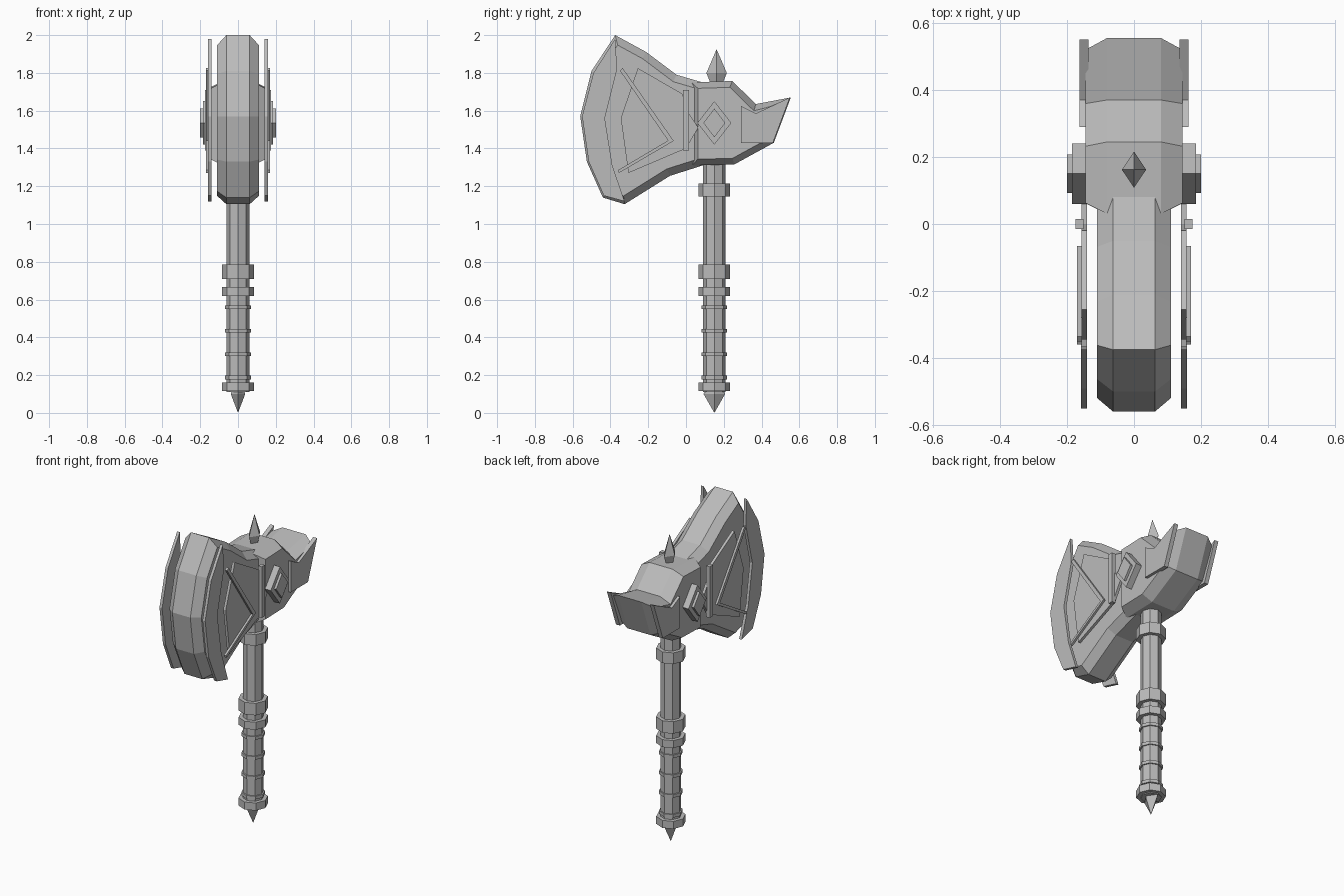
import bpy, bmesh, math
from mathutils import Vector

cube = bpy.data.objects.get("Cube")
if cube:
    bpy.data.objects.remove(cube)

steel = bpy.data.materials.new("plain grey")
steel.use_nodes = True
GREY = (0.5, 0.5, 0.5, 1)
steel.diffuse_color = GREY
steel.node_tree.nodes["Principled BSDF"].inputs["Base Color"].default_value = GREY
AXIS_Y = 0.15


def finish(name, bm):
    bmesh.ops.recalc_face_normals(bm, faces=bm.faces)
    mesh = bpy.data.meshes.new(name)
    bm.to_mesh(mesh)
    bm.free()
    mesh.materials.append(steel)
    obj = bpy.data.objects.new(name, mesh)
    bpy.context.collection.objects.link(obj)
    return obj


def inset(points, amount):
    """Shrink a clockwise (y, z) outline, limiting the move at sharp tips."""
    pts = [Vector(p) for p in points]
    result = []
    for i, p in enumerate(pts):
        a = (p - pts[i - 1]).normalized()
        b = (pts[(i + 1) % len(pts)] - p).normalized()
        na, nb = Vector((a.y, -a.x)), Vector((b.y, -b.x))
        miter = (na + nb).normalized()
        result.append(p + miter * amount * min(1 / max(miter.dot(na), 0.1), 1.4))
    return result


def loft(name, layers):
    """Join (x, outline) layers into one closed solid."""
    bm = bmesh.new()
    rings = [[bm.verts.new((x, p[0], p[1])) for p in pts] for x, pts in layers]
    n = len(rings[0])
    for lower, upper in zip(rings, rings[1:]):
        for i in range(n):
            j = (i + 1) % n
            bm.faces.new((lower[i], lower[j], upper[j], upper[i]))
    bm.faces.new(rings[0])
    bm.faces.new(rings[-1])
    return finish(name, bm)


def chamfered(name, outline, flat, side, amount):
    small = inset(outline, amount)
    loft(name, [(-side, small), (-flat, outline), (flat, outline), (side, small)])


def side_plates(name, outline, inner, outer):
    for label, s in (("left", 1), ("right", -1)):
        loft(f"{label}_{name}", [(s * inner, outline), (s * outer, outline)])


def lathe(name, rings, sides=8, y=AXIS_Y, squash=1):
    """Stack (z, radius) rings around a vertical axis; radius 0 is a point."""
    bm = bmesh.new()
    for z, r in rings:
        for k in range(sides):
            t = math.tau * k / sides
            bm.verts.new((r * squash * math.cos(t), y + r * math.sin(t), z))
    v = list(bm.verts)
    for row in range(len(rings) - 1):
        for k in range(sides):
            a, b = row * sides + k, row * sides + (k + 1) % sides
            bm.faces.new((v[a], v[b], v[b + sides], v[a + sides]))
    bm.faces.new(v[:sides])
    bm.faces.new(v[-sides:])
    bmesh.ops.remove_doubles(bm, verts=bm.verts, dist=1e-4)
    return finish(name, bm)


# Axe head: broad blade body and the horned hammer behind it
blade = [(-0.375, 2.0), (-0.21, 1.91), (-0.05, 1.79), (0.12, 1.74), (0.12, 1.32),
         (-0.085, 1.255), (-0.325, 1.105), (-0.44, 1.14), (-0.525, 1.33),
         (-0.56, 1.57), (-0.5, 1.81)]
chamfered("blade_body", blade, 0.062, 0.11, 0.04)

hammer = [(0.03, 1.75), (0.245, 1.757), (0.37, 1.635), (0.555, 1.67),
          (0.465, 1.43), (0.255, 1.315), (0.03, 1.31)]
chamfered("hammer_head", hammer, 0.08, 0.145, 0.033)

# Side plates
crescent = [(-0.375, 1.98), (-0.365, 1.82), (-0.43, 1.56), (-0.39, 1.31), (-0.325, 1.12),
            (-0.435, 1.15), (-0.515, 1.33), (-0.55, 1.57), (-0.49, 1.8)]
side_plates("blade_edge_plate", crescent, 0.14, 0.158)

panel = [(-0.255, 1.825), (-0.02, 1.69), (0, 1.61), (0.065, 1.51),
         (0, 1.4), (-0.305, 1.27), (-0.345, 1.56)]
side_plates("blade_panel", panel, 0.14, 0.157)

horn = [(0.29, 1.625), (0.37, 1.585), (0.55, 1.67), (0.46, 1.43), (0.29, 1.43)]
side_plates("horn_plate", horn, 0.135, 0.162)

# Raised chevron and upright bar
chevron = [(-0.335, 1.825), (-0.065, 1.44), (-0.355, 1.27), (-0.36, 1.285),
           (-0.095, 1.442), (-0.35, 1.812)]
side_plates("chevron_strip", chevron, 0.155, 0.17)
bar = [(-0.015, 1.71), (0.015, 1.71), (0.015, 1.39), (-0.015, 1.39)]
side_plates("upright_bar", bar, 0.15, 0.175)


# Stacked diamond studs
def diamond(w, h):
    return [(AXIS_Y, 1.535 + h), (AXIS_Y + w, 1.535), (AXIS_Y, 1.535 - h), (AXIS_Y - w, 1.535)]


side_plates("outer_diamond", diamond(0.09, 0.115), 0.14, 0.185)
side_plates("inner_diamond", diamond(0.058, 0.076), 0.18, 0.2)

# Handle, collars and grip rings
lathe("handle", [(0.11, 0.06), (1.36, 0.06)])
for name, low, high in (("pommel_collar", 0.115, 0.162), ("lower_collar", 0.62, 0.667),
                        ("middle_collar", 0.71, 0.785), ("upper_collar", 1.145, 1.215)):
    lathe(name, [(low, 0.084), (high, 0.084)])
for i in range(4):
    z = 0.187 + i * 0.124
    lathe(f"grip_ring_{i + 1}", [(z - 0.01, 0.068), (z + 0.01, 0.068)])

# Diamond-shaped spikes at both ends
lathe("top_spike", [(1.72, 0.022), (1.8, 0.054), (1.925, 0)], 4, 0.162, 0.67)
lathe("pommel_spike", [(0, 0), (0.1, 0.057), (0.14, 0.04)], 4, AXIS_Y, 0.67)
